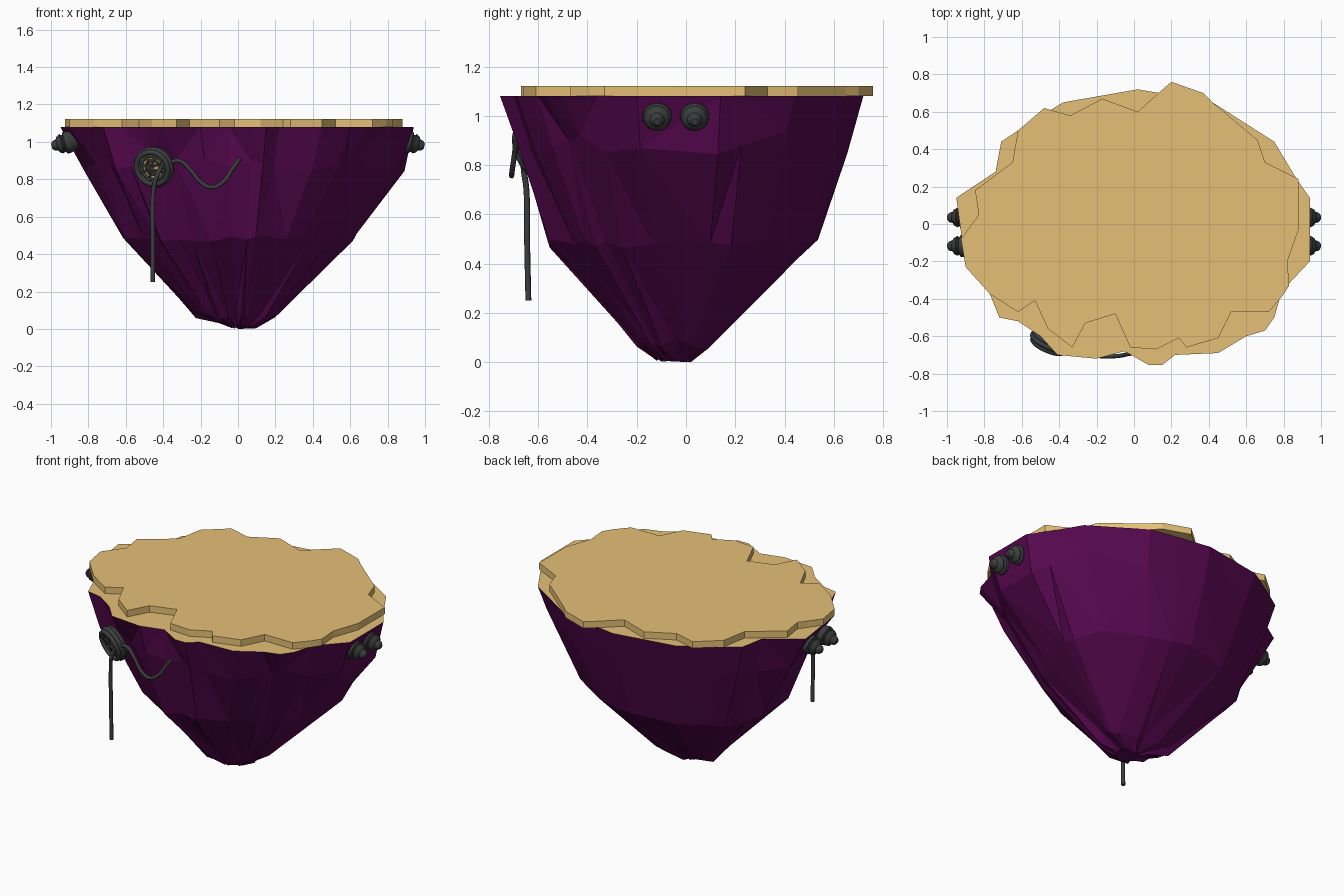
import bpy, bmesh, math, random
from mathutils import Vector

if "Cube" in bpy.data.objects:
    bpy.data.objects.remove(bpy.data.objects["Cube"])

random.seed(7)


def material(name, rgb):
    m = bpy.data.materials.new(name)
    m.diffuse_color = (*rgb, 1)
    m.use_nodes = True
    m.node_tree.nodes["Principled BSDF"].inputs["Base Color"].default_value = m.diffuse_color
    return m


PURPLE = material("purple rock", (0.095, 0.0025, 0.08))
TAN = material("tan plank", (0.79, 0.53, 0.18))
DARK = material("dark metal", (0.045, 0.047, 0.048))


def finish(bm, name, mats, smooth=False):
    bmesh.ops.recalc_face_normals(bm, faces=bm.faces)
    me = bpy.data.meshes.new(name)
    bm.to_mesh(me)
    bm.free()
    for m in mats:
        me.materials.append(m)
    ob = bpy.data.objects.new(name, me)
    bpy.context.collection.objects.link(ob)
    if smooth:
        bpy.ops.object.select_all(action='DESELECT')
        bpy.context.view_layer.objects.active = ob
        ob.select_set(True)
        bpy.ops.object.shade_smooth_by_angle(angle=math.radians(40))
    return ob


def bridge(bm, a, b):
    n = len(a)
    return [bm.faces.new((a[i], a[(i + 1) % n], b[(i + 1) % n], b[i])) for i in range(n)]


# Rock: irregular rim, then faceted rings shrinking to a blunt tip
RIM = [(-0.95, 0.14), (-0.74, 0.28), (-0.71, 0.44), (-0.62, 0.50), (-0.38, 0.65), (0.02, 0.72),
       (0.20, 0.69), (0.42, 0.65), (0.75, 0.44), (0.87, 0.24), (0.94, 0.14), (0.94, -0.2),
       (0.79, -0.36), (0.75, -0.5), (0.70, -0.57), (0.60, -0.60), (0.45, -0.69), (0.22, -0.70),
       (0.15, -0.755), (0.08, -0.755), (-0.05, -0.68), (-0.2, -0.72), (-0.41, -0.70), (-0.5, -0.6),
       (-0.62, -0.52), (-0.72, -0.5), (-0.77, -0.375), (-0.9, -0.23)]
# z, -x, +x, -y, +y extents, height wobble
RINGS = [(0.89, 0.86, 0.89, 0.70, 0.68, 0.05),
         (0.48, 0.65, 0.63, 0.57, 0.53, 0.02),
         (0.08, 0.25, 0.22, 0.20, 0.10, 0.025),
         (0.01, 0.03, 0.10, 0.12, 0.02, 0.008)]
bm = bmesh.new()
prev = [bm.verts.new((x, y, 1.08)) for x, y in RIM]
cap = bm.faces.new(prev)
cap.material_index = 1
for level, (z, xn, xp, yn, yp, wob) in enumerate(RINGS):
    ring = []
    for x, y in RIM:
        t = math.atan2(y / 0.74, x / 0.95)
        c, s = math.cos(t), math.sin(t)
        k = random.uniform(0.92, 1.02) if y < 0 else random.uniform(0.96, 1.02)
        diagonal = abs(math.sin(2 * t))
        if level == 0:  # the upper ring stays under the rim
            k = min(k, 1.02 * math.hypot(x / 0.95, y / 0.74))
        elif level == 1:  # fuller back right corner, leaner front corners
            k *= 1 + diagonal * (-0.05 if y < 0 else 0.04 if x > 0 else 0.0)
        ring.append(bm.verts.new((c * (xp if c > 0 else xn) * k, s * (yp if s > 0 else yn) * k,
                                  z + random.uniform(-wob, wob))))
    faces = bridge(bm, prev, ring)
    bmesh.ops.triangulate(bm, faces=faces)
    prev = ring
low = min(v.co.z for v in prev)
for v in prev:
    v.co.z -= low
bm.faces.new(prev)
finish(bm, "rock", [PURPLE, TAN])

# Flat jagged slab on top
SLAB = [(0.20, 0.76), (0.37, 0.70), (0.42, 0.65), (0.66, 0.45), (0.70, 0.33), (0.88, 0.24),
        (0.88, -0.03), (0.82, -0.2), (0.83, -0.33), (0.79, -0.39), (0.72, -0.47), (0.52, -0.47),
        (0.45, -0.61), (0.28, -0.66), (0.24, -0.61), (0.12, -0.67), (-0.02, -0.66), (-0.1, -0.48),
        (-0.26, -0.53), (-0.33, -0.66), (-0.46, -0.56), (-0.53, -0.41), (-0.62, -0.47),
        (-0.77, -0.375), (-0.9, -0.23), (-0.925, -0.08), (-0.83, 0.05), (-0.85, 0.18),
        (-0.65, 0.33), (-0.62, 0.50), (-0.48, 0.62), (-0.34, 0.58), (-0.17, 0.67),
        (0.02, 0.60), (0.13, 0.70)]
bm = bmesh.new()
bottom = [bm.verts.new((x, y, 1.08)) for x, y in SLAB]
top = [bm.verts.new((x, y, 1.122)) for x, y in SLAB]
bridge(bm, bottom, top)
bm.faces.new(bottom)
bm.faces.new(top)
finish(bm, "top_slab", [TAN])


def lathe(name, profile, origin, axis, mat, seg=20):
    """Spin (radius, distance) points around an axis."""
    q = Vector(axis).to_track_quat('Z', 'Y')
    bm = bmesh.new()
    rings = []
    for r, d in profile:
        rings.append([bm.verts.new(Vector(origin) + q @ Vector((r * math.cos(a), r * math.sin(a), d)))
                      for a in [2 * math.pi * i / seg for i in range(seg)]])
    for a, b in zip(rings, rings[1:]):
        bridge(bm, a, b)
    bm.faces.new(rings[0])
    bm.faces.new(rings[-1])
    return finish(bm, name, [mat], True)


# Stepped knobs, two on each side
KNOB = [(0.035, -0.05), (0.054, -0.012), (0.060, 0.008), (0.058, 0.024), (0.046, 0.03), (0.046, 0.036),
        (0.053, 0.042), (0.044, 0.060), (0.030, 0.068), (0.026, 0.086), (0.014, 0.097)]
for side, label in ((1, "right"), (-1, "left")):
    for i, y in enumerate((-0.117, 0.035)):
        lathe(f"{label}_knob_{i + 1}", KNOB, (side * 0.902, y, 1.0), (side, 0, -0.25), DARK)


# Ropes as round curves
def rope(name, points, radius, closed=False):
    cu = bpy.data.curves.new(name, 'CURVE')
    cu.dimensions = '3D'
    cu.bevel_depth = radius
    cu.bevel_resolution = 2
    cu.resolution_u = 6
    cu.use_fill_caps = True
    sp = cu.splines.new('BEZIER')
    sp.bezier_points.add(len(points) - 1)
    sp.use_cyclic_u = closed
    for bp, p in zip(sp.bezier_points, points):
        bp.co = p
        bp.handle_left_type = bp.handle_right_type = 'AUTO'
    cu.materials.append(DARK)
    ob = bpy.data.objects.new(name, cu)
    bpy.context.collection.objects.link(ob)
    return ob


# Coil on the front, leaning with the rock: stacked loops, tan backing, crossing strands
CENTRE = Vector((-0.45, -0.63, 0.865))
AXIS = Vector((-0.38, -0.87, -0.30)).normalized()
Q = AXIS.to_track_quat('Z', 'Y')


def on_coil(r, a, d):
    return CENTRE + Q @ Vector((r * math.cos(a), r * math.sin(a), d))


for i, (r, d, w) in enumerate(((0.094, -0.022, 0.014), (0.098, 0.0, 0.015), (0.09, 0.022, 0.014),
                               (0.066, 0.012, 0.009), (0.04, 0.008, 0.008))):
    rope(f"coil_loop_{i + 1}", [on_coil(r, k * math.pi / 6, d) for k in range(12)], w, True)
for i in range(4):
    a = 0.4 + i * math.pi / 4
    rope(f"coil_strand_{i + 1}", [on_coil(0.085, a, 0.012), on_coil(0.01, a + 0.8, 0.02),
                                  on_coil(0.085, a + math.pi, 0.012)], 0.006)
lathe("coil_backing", [(0.088, -0.02), (0.088, 0.006)], CENTRE, AXIS, TAN)

# Hanging end and looped end of the rope
rope("hanging_rope", [(-0.41, -0.655, 0.87), (-0.44, -0.66, 0.80), (-0.455, -0.648, 0.70),
                      (-0.455, -0.645, 0.48), (-0.455, -0.64, 0.25)], 0.012)
rope("draped_rope", [(-0.38, -0.67, 0.88), (-0.32, -0.68, 0.90), (-0.25, -0.695, 0.845),
                     (-0.20, -0.705, 0.785), (-0.14, -0.708, 0.757), (-0.08, -0.705, 0.785),
                     (-0.03, -0.695, 0.855), (0.01, -0.69, 0.91)], 0.011)
